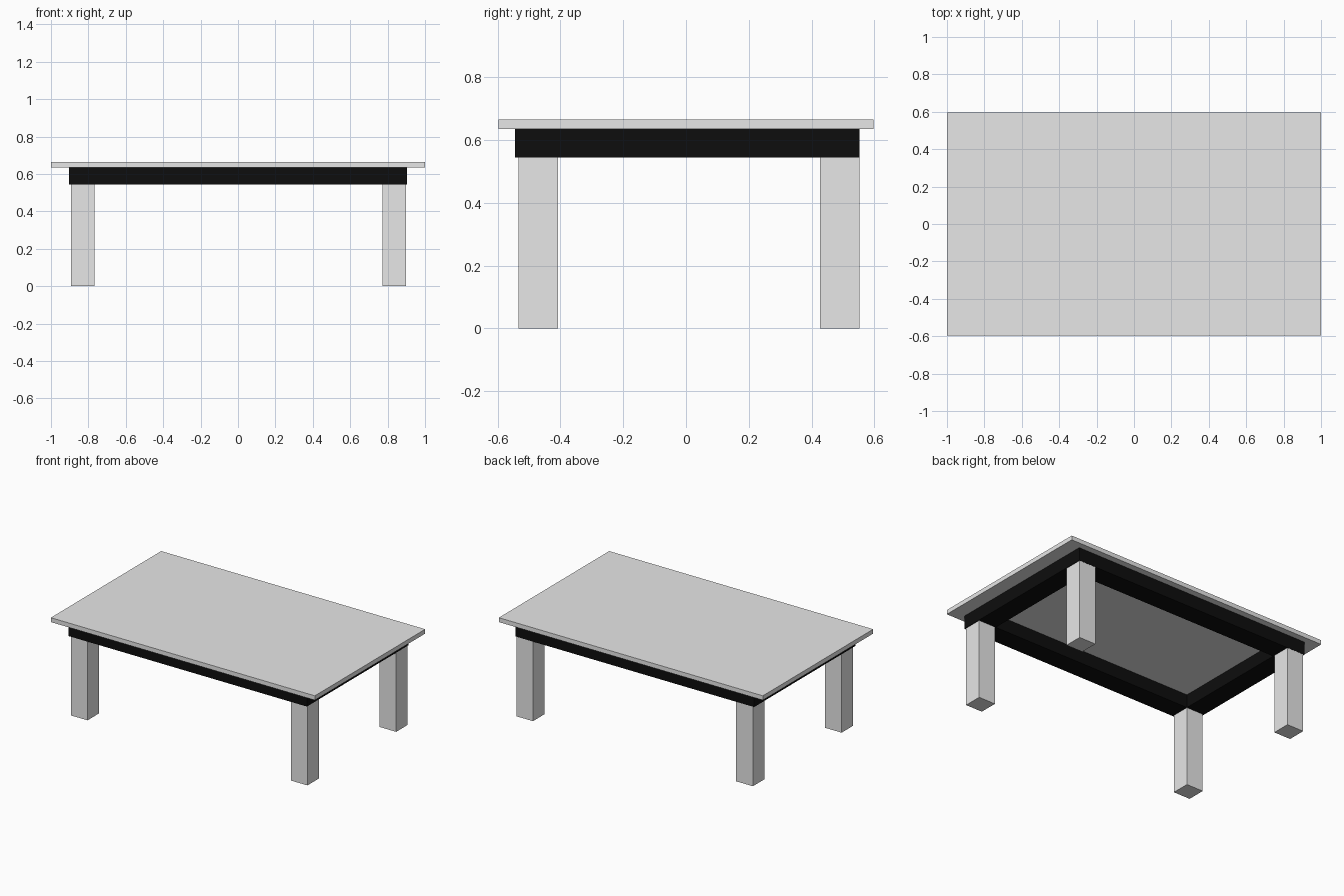
import bpy

cube = bpy.data.objects.get("Cube")
if cube:
    bpy.data.objects.remove(cube, do_unlink=True)


def material(name, value):
    mat = bpy.data.materials.new(name)
    mat.use_nodes = True
    colour = (value, value, value, 1)
    mat.diffuse_color = colour
    mat.node_tree.nodes["Principled BSDF"].inputs["Base Color"].default_value = colour
    return mat


def box(name, x, y, z, mat):
    """Box spanning the given (low, high) ranges."""
    spans = (x, y, z)
    bpy.ops.mesh.primitive_cube_add(size=1, location=[sum(s) / 2 for s in spans])
    obj = bpy.context.object
    obj.name = name
    obj.scale = [s[1] - s[0] for s in spans]
    bpy.ops.object.transform_apply(location=False, rotation=False, scale=True)
    obj.data.materials.append(mat)
    return obj


grey = material("light grey", 0.8)
black = material("black", 0.004)

UNDER, APRON = 0.635, 0.545      # underside of the top, bottom of the apron
X0, X1 = -0.903, 0.903           # apron outline
Y0, Y1 = -0.544, 0.553
RAIL = 0.137

# Table top
box("table_top", (-1, 1), (-0.597, 0.597), (UNDER, 0.665), grey)

# Apron: an open frame of four rails
height = (APRON, UNDER)
box("front_rail", (X0, X1), (Y0, Y0 + RAIL), height, black)
box("back_rail", (X0, X1), (Y1 - RAIL, Y1), height, black)
sides = (Y0 + RAIL, Y1 - RAIL)
box("right_rail", (X0, X0 + RAIL), sides, height, black)
box("left_rail", (X1 - RAIL, X1), sides, height, black)

# Square legs under the corners of the apron
for side, x in (("right", (-0.893, -0.767)), ("left", (0.773, 0.899))):
    for end, y in (("front", (-0.533, -0.408)), ("back", (0.427, 0.552))):
        box(f"{end}_{side}_leg", x, y, (0, APRON), grey)
